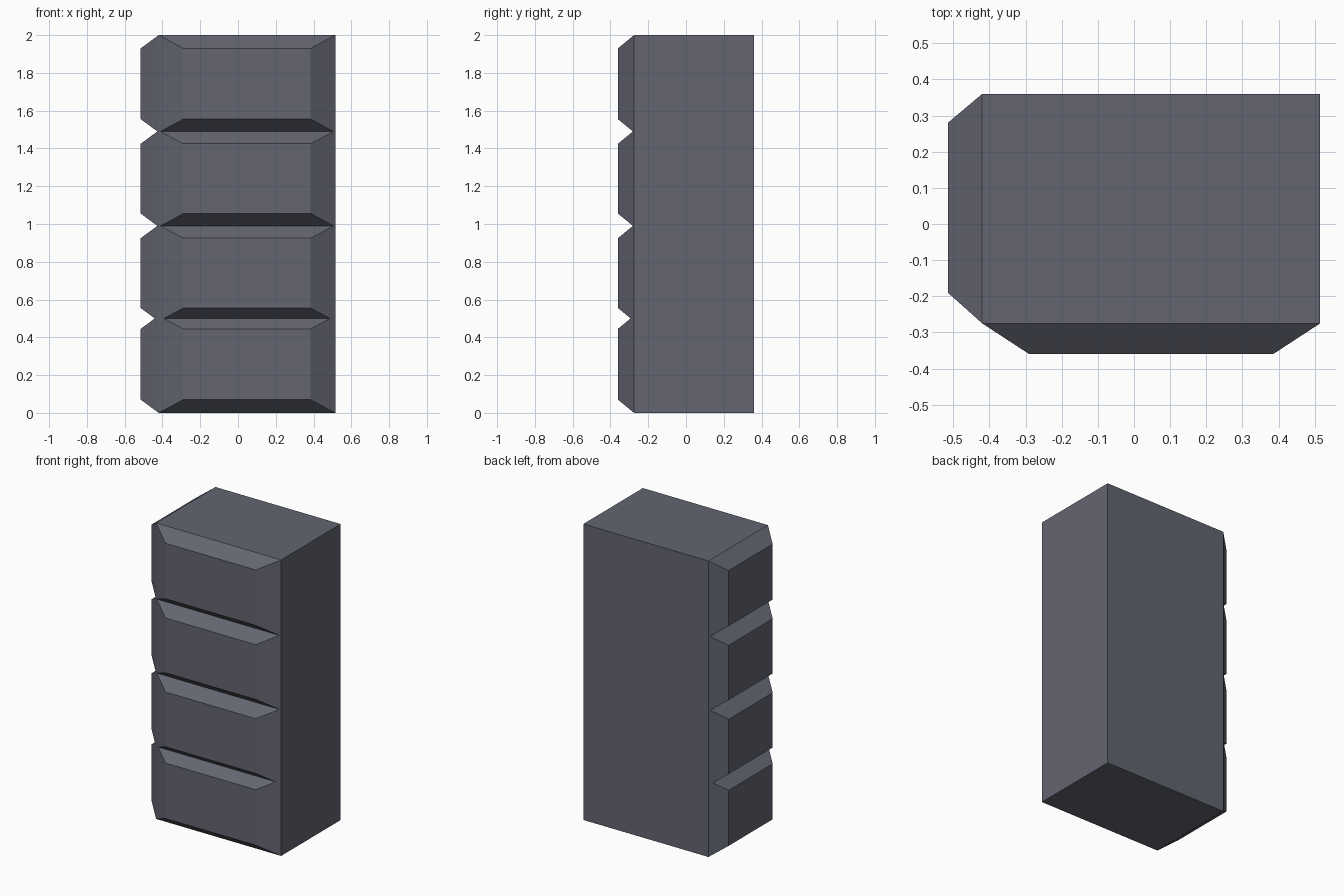
import bpy

if "Cube" in bpy.data.objects:
    bpy.data.objects.remove(bpy.data.objects["Cube"])

stone = bpy.data.materials.new("slate grey stone")
stone.diffuse_color = (0.125, 0.13, 0.165, 1)
stone.use_nodes = True
stone.node_tree.nodes["Principled BSDF"].inputs["Base Color"].default_value = stone.diffuse_color

X0, X1 = -0.42, 0.515      # core extents
Y0, Y1 = -0.275, 0.36
FRONT, LEFT = -0.36, -0.515  # raised face planes
SLOPE = 0.07               # height of the bevels above and below each face


def make(name, verts, faces):
    mesh = bpy.data.meshes.new(name)
    mesh.from_pydata(verts, [], faces)
    mesh.materials.append(stone)
    obj = bpy.data.objects.new(name, mesh)
    bpy.context.collection.objects.link(obj)
    return obj


def rect(a0, a1, z0, z1):
    return [(a0, z0), (a1, z0), (a1, z1), (a0, z1)]


def raised_face(name, base, top, place, flip):
    """Open-backed frustum: outer rectangle at depth 0, inner one raised."""
    verts = [place(a, z, 0) for a, z in base] + [place(a, z, 1) for a, z in top]
    faces = [(4, 5, 6, 7)] + [(i, (i + 1) % 4, (i + 1) % 4 + 4, i + 4) for i in range(4)]
    if flip:
        faces = [f[::-1] for f in faces]
    make(name, verts, faces)


# core: top, bottom, right and back (front and left are covered by raised faces)
corners = [(X0, Y0), (X1, Y0), (X1, Y1), (X0, Y1)]
make("pillar_core", [(x, y, z) for z in (0, 2) for x, y in corners],
     [(3, 2, 1, 0), (4, 5, 6, 7), (1, 2, 6, 5), (2, 3, 7, 6)])

# four courses of bevelled stone on the front and left sides, slightly overlapping
for n, (z0, z1) in enumerate([(0, 0.515), (0.485, 0.995), (0.985, 1.495), (1.485, 2.0)], 1):
    za, zb = z0 + SLOPE, z1 - SLOPE
    raised_face(f"front_block_{n}", rect(X0, X1, z0, z1), rect(-0.29, 0.385, za, zb),
                lambda a, z, d: (a, FRONT if d else Y0, z), False)
    raised_face(f"left_block_{n}", rect(Y0, Y1, z0, z1), rect(-0.19, 0.28, za, zb),
                lambda a, z, d: (LEFT if d else X0, a, z), True)
